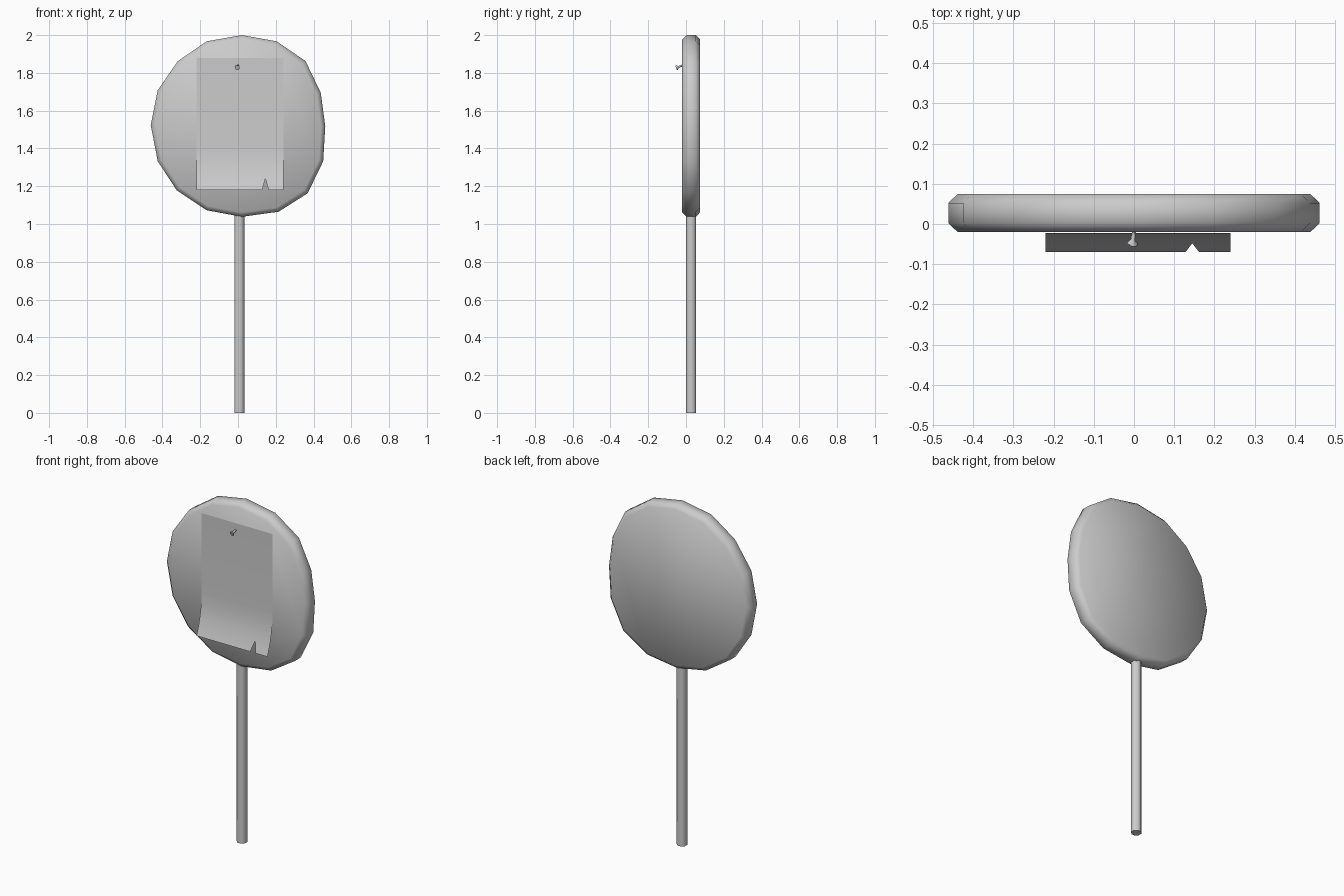
import bpy, bmesh, math
from mathutils import Vector

if "Cube" in bpy.data.objects:
    bpy.data.objects.remove(bpy.data.objects["Cube"])


def make_object(name, bm, angle=None):
    bmesh.ops.recalc_face_normals(bm, faces=bm.faces)
    mesh = bpy.data.meshes.new(name)
    bm.to_mesh(mesh)
    bm.free()
    ob = bpy.data.objects.new(name, mesh)
    bpy.context.collection.objects.link(ob)
    if angle:
        bpy.ops.object.select_all(action='DESELECT')
        ob.select_set(True)
        bpy.context.view_layer.objects.active = ob
        bpy.ops.object.shade_smooth_by_angle(angle=math.radians(angle))
    return ob


def loft(name, rings, angle):
    """Skin a list of equal-length point rings and cap both ends."""
    bm = bmesh.new()
    vs = [[bm.verts.new(p) for p in ring] for ring in rings]
    n = len(vs[0])
    for a, b in zip(vs, vs[1:]):
        for i in range(n):
            j = (i + 1) % n
            bm.faces.new((a[i], a[j], b[j], b[i]))
    bm.faces.new(vs[0])
    bm.faces.new(vs[-1])
    return make_object(name, bm, angle)


def tube(name, stations, sides, angle):
    """Round part through (centre, radius) stations along a straight axis."""
    axis = Vector(stations[-1][0]) - Vector(stations[0][0])
    q = axis.to_track_quat('Z', 'Y')
    rings = []
    for c, r in stations:
        rings.append([Vector(c) + q @ Vector((r * math.cos(t), r * math.sin(t), 0))
                      for t in (2 * math.pi * (i + 0.5) / sides for i in range(sides))])
    return loft(name, rings, angle)


# Sign board: slightly irregular 16-sided disc with chamfered rims
outline = [(0.02, 2.0), (0.205, 1.967), (0.358, 1.862), (0.438, 1.695),
           (0.462, 1.518), (0.451, 1.332), (0.369, 1.163), (0.215, 1.065),
           (0.02, 1.038), (-0.166, 1.073), (-0.324, 1.178), (-0.425, 1.332),
           (-0.462, 1.523), (-0.425, 1.708), (-0.319, 1.862), (-0.166, 1.967)]
cz = 1.519
disc_profile = [(-0.02, 0.95), (0.002, 1), (0.052, 1), (0.075, 0.95)]
loft("sign_board",
     [[(x * s, y, cz + (z - cz) * s) for x, z in outline] for y, s in disc_profile], 60)

# Post
tube("post", [((0.007, 0.027, 0), 0.029), ((0.007, 0.027, 1.06), 0.029)], 8, 50)

# Paper notice: flat sheet curling forward, torn notch in the lower edge
rows = [(1.88, -0.0225), (1.42, -0.0225), (1.35, -0.026), (1.30, -0.034),
        (1.24, -0.048), (1.18, -0.07)]
cols = [-0.22, 0.128, 0.145, 0.162, 0.24]
bm = bmesh.new()
grid = [[bm.verts.new((x, y, z)) for x in cols] for z, y in rows]
for r in range(len(rows) - 1):
    for c in range(len(cols) - 1):
        a, b = grid[r][c], grid[r][c + 1]
        d, e = grid[r + 1][c], grid[r + 1][c + 1]
        if r == len(rows) - 2 and c == 1:
            bm.faces.new((a, d, b))
        elif r == len(rows) - 2 and c == 2:
            bm.faces.new((a, e, b))
        else:
            bm.faces.new((a, d, e, b))
bmesh.ops.delete(bm, geom=[v for v in bm.verts if not v.link_faces], context='VERTS')
paper = make_object("paper_notice", bm, 40)
# keep the sheet facing the front
if paper.data.polygons[0].normal.y > 0:
    paper.data.flip_normals()

# Nail: thin shank with a flared head, tilted downward
tube("nail", [((0.001, -0.012, 1.842), 0.005), ((-0.003, -0.040, 1.831), 0.006),
              ((-0.004, -0.048, 1.828), 0.014), ((-0.004, -0.051, 1.827), 0.014)], 8, 40)
